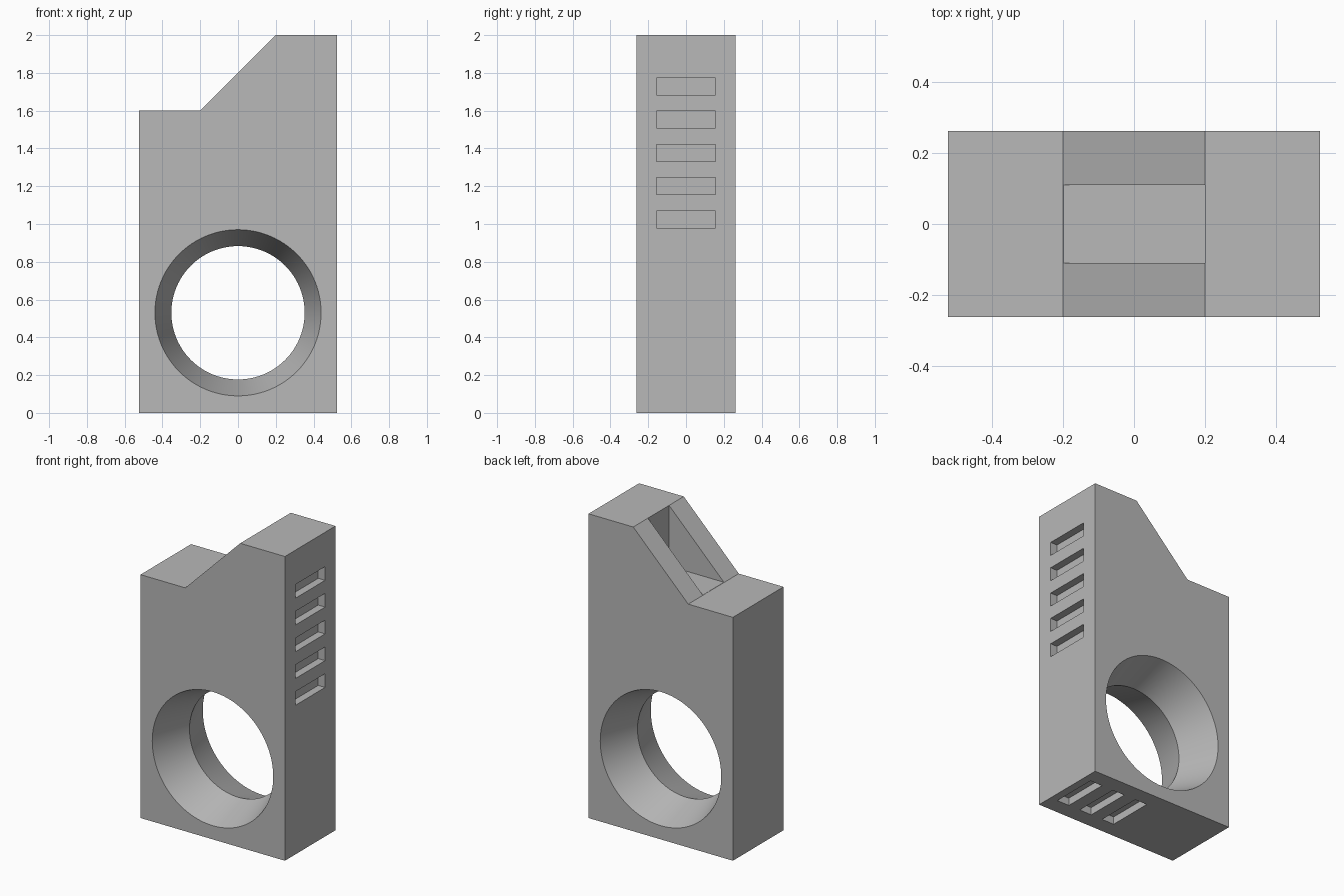
import bpy
import bmesh
from math import tau
from mathutils import Vector, Matrix

cube = bpy.data.objects.get("Cube")
if cube:
    bpy.data.objects.remove(cube, do_unlink=True)

HALF_W, HALF_D, HEIGHT, STEP = 0.525, 0.2625, 2.0, 1.6
SLOT_W, SLOT_HALF_L, SLOT_DEPTH, PITCH = 0.09, 0.155, 0.05, 0.176

grey = bpy.data.materials.new("plain grey")
grey.use_nodes = True
colour = (0.48, 0.48, 0.48, 1)
grey.diffuse_color = colour
grey.node_tree.nodes["Principled BSDF"].inputs["Base Color"].default_value = colour


def add_object(name, bm):
    bmesh.ops.recalc_face_normals(bm, faces=bm.faces)
    mesh = bpy.data.meshes.new(name)
    bm.to_mesh(mesh)
    bm.free()
    mesh.materials.append(grey)
    obj = bpy.data.objects.new(name, mesh)
    bpy.context.collection.objects.link(obj)
    return obj


def box(name, low, high):
    low, high = Vector(low), Vector(high)
    bm = bmesh.new()
    place = Matrix.Translation((low + high) / 2) @ Matrix.Diagonal((*(high - low), 1))
    bmesh.ops.create_cube(bm, size=1, matrix=place)
    return add_object(name, bm)


def extruded(name, outline, half_depth):
    bm = bmesh.new()
    face = bm.faces.new([bm.verts.new((x, -half_depth, z)) for x, z in outline])
    new = bmesh.ops.extrude_face_region(bm, geom=[face])["geom"]
    bmesh.ops.translate(bm, vec=(0, 2 * half_depth, 0),
                        verts=[v for v in new if isinstance(v, bmesh.types.BMVert)])
    return add_object(name, bm)


def spun(name, profile, centre_z, steps=96):
    bm = bmesh.new()
    verts = [bm.verts.new((r, y, centre_z)) for r, y in profile]
    edges = [bm.edges.new(pair) for pair in zip(verts, verts[1:])]
    bmesh.ops.spin(bm, geom=verts + edges, cent=(0, 0, centre_z), axis=(0, 1, 0),
                   angle=tau, steps=steps)
    bmesh.ops.remove_doubles(bm, verts=bm.verts, dist=1e-5)
    return add_object(name, bm)


# Stepped block with a sloping shoulder
body = extruded("body", [(-HALF_W, 0), (HALF_W, 0), (HALF_W, HEIGHT),
                         (0.2, HEIGHT), (-0.2, STEP), (-HALF_W, STEP)], HALF_D)

# Round opening, flared towards both faces
waist, flare, over = 0.353, 0.087, 1.1
rim, end = waist + flare * over, HALF_D * over
cutters = [spun("opening_cutter", [(0, -end), (rim, -end), (waist, 0),
                                   (rim, end), (0, end)], 0.53)]

# Channel between the two sloping ribs
cutters.append(box("channel_cutter", (-0.21, -0.11, STEP + 0.001), (0.2, 0.11, 2.1)))

# Five shallow vents on the left side
for i in range(5):
    z = 0.98 + i * PITCH
    cutters.append(box("vent_cutter", (HALF_W - SLOT_DEPTH, -SLOT_HALF_L, z),
                       (HALF_W + 0.1, SLOT_HALF_L, z + SLOT_W)))

# Three shallow vents underneath
for i in range(3):
    x = 0.03 + i * PITCH
    cutters.append(box("base_vent_cutter", (x, -SLOT_HALF_L, -0.1),
                       (x + SLOT_W, SLOT_HALF_L, SLOT_DEPTH)))

# Carve the block, then discard the cutters
bpy.ops.object.select_all(action="DESELECT")
bpy.context.view_layer.objects.active = body
body.select_set(True)
for cutter in cutters:
    cutter.hide_render = True
    cut = body.modifiers.new("cut", "BOOLEAN")
    cut.operation = "DIFFERENCE"
    cut.solver = "EXACT"
    cut.object = cutter
    bpy.ops.object.modifier_apply(modifier=cut.name)
    bpy.data.objects.remove(cutter, do_unlink=True)

bpy.ops.object.shade_smooth_by_angle()
